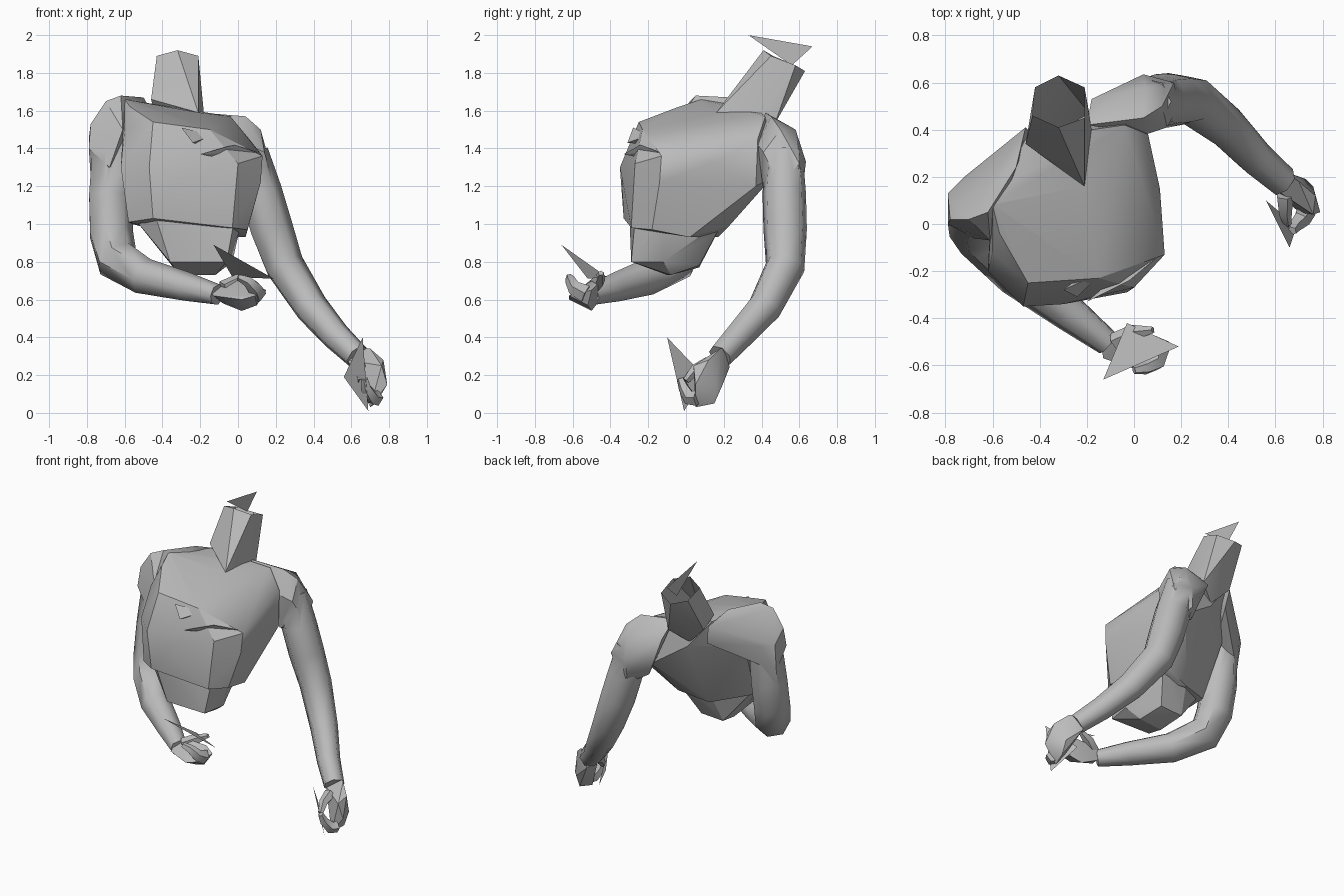
import bpy
import bmesh
import math
from mathutils import Vector

default_cube = bpy.data.objects.get("Cube")
if default_cube:
    bpy.data.objects.remove(default_cube, do_unlink=True)


def make_material(name, colour):
    material = bpy.data.materials.new(name)
    material.use_nodes = True
    material.diffuse_color = colour
    material.node_tree.nodes["Principled BSDF"].inputs["Base Color"].default_value = colour
    return material


grey = make_material("plain grey", (.5, .5, .5, 1))


def shade(part, smooth_angle):
    bpy.ops.object.select_all(action="DESELECT")
    part.select_set(True)
    bpy.context.view_layer.objects.active = part
    bpy.ops.object.shade_smooth_by_angle(angle=math.radians(smooth_angle))


def finish(name, bm, smooth_angle):
    """Turn a bmesh into a named grey object with softened shallow edges."""
    mesh = bpy.data.meshes.new(name)
    bm.to_mesh(mesh)
    bm.free()
    mesh.materials.append(grey)
    part = bpy.data.objects.new(name, mesh)
    bpy.context.collection.objects.link(part)
    shade(part, smooth_angle)
    return part


def hull(name, points, smooth_angle=30, open_axis=None):
    """Faceted solid around landmark points; ends along open_axis are removed."""
    bm = bmesh.new()
    for point in points:
        bm.verts.new(point)
    result = bmesh.ops.convex_hull(bm, input=bm.verts)
    spare = [g for g in result["geom_interior"] + result["geom_unused"]
             if isinstance(g, bmesh.types.BMVert)]
    bmesh.ops.delete(bm, geom=list(set(spare)), context="VERTS")
    bmesh.ops.recalc_face_normals(bm, faces=bm.faces)
    if open_axis:
        axis = Vector(open_axis).normalized()
        ends = [f for f in bm.faces if abs(f.normal.dot(axis)) > .87]
        bmesh.ops.delete(bm, geom=ends, context="FACES")
    return finish(name, bm, smooth_angle)


def limb(name, path, sides=7):
    """Low-poly tube through (x, y, z, radius) stations."""
    bm = bmesh.new()
    centres = [Vector(station[:3]) for station in path]
    across = Vector((1, 0, 0))
    rings = []
    for i, centre in enumerate(centres):
        before = centres[max(i - 1, 0)]
        after = centres[min(i + 1, len(centres) - 1)]
        along = (after - before).normalized()
        across = (across - along * across.dot(along)).normalized()
        other = along.cross(across)
        ring = []
        for k in range(sides):
            turn = math.tau * k / sides
            offset = across * math.cos(turn) + other * math.sin(turn)
            ring.append(bm.verts.new(centre + offset * path[i][3]))
        rings.append(ring)
    for lower, upper in zip(rings, rings[1:]):
        for k in range(sides):
            n = (k + 1) % sides
            bm.faces.new((lower[k], lower[n], upper[n], upper[k]))
    bm.faces.new(rings[0][::-1])
    bm.faces.new(rings[-1])
    bmesh.ops.recalc_face_normals(bm, faces=bm.faces)
    return finish(name, bm, 55)


def weld(body, parts):
    """Merge overlapping solids into one outer skin."""
    for part in parts:
        union = body.modifiers.new("union", "BOOLEAN")
        union.operation = "UNION"
        union.solver = "EXACT"
        union.object = part
        bpy.context.view_layer.objects.active = body
        bpy.ops.object.modifier_apply(modifier=union.name)
        bpy.data.objects.remove(part, do_unlink=True)
    shade(body, 52)


def plate(name, corners):
    """Single loose triangle."""
    bm = bmesh.new()
    bm.faces.new([bm.verts.new(corner) for corner in corners])
    return finish(name, bm, 0)


# Rib cage: twisted, overhanging at the back
torso = hull("torso", [
    # lower rib edge
    (-.58, -.23, 1.01), (-.45, -.33, 1.03), (-.03, -.29, .98), (.05, -.18, .97),
    (.04, .02, .93), (-.09, .22, .98), (-.3, .17, .93), (-.56, .02, 1),
    # widest part of the chest
    (-.62, -.2, 1.3), (-.47, -.35, 1.3), (-.3, -.34, 1.25), (0, -.27, 1.32),
    (.12, -.14, 1.22), (.13, -.13, 1.36), (.11, .15, 1.33), (.06, .37, 1.2),
    # collar and shoulder line
    (-.6, -.12, 1.5), (-.57, -.04, 1.62), (-.45, -.25, 1.54), (-.15, -.23, 1.5),
    (-.6, .08, 1.66), (-.46, .36, 1.62), (-.21, .16, 1.59),
    (-.04, .42, 1.57), (.06, .38, 1.45), (-.6, .2, 1.42), (-.3, .41, 1.42), (-.05, .46, 1.25),
])

# Belly, tapering to a closed underside
abdomen = hull("abdomen", [
    (-.55, -.2, 1.03), (-.44, -.3, 1.05), (-.02, -.27, 1.02), (.02, -.12, 1.02),
    (-.08, .2, 1.02), (-.3, .18, 1.02), (-.54, 0, 1.02),
    (-.36, -.28, .8), (-.06, -.29, .8), (-.03, -.12, .8),
    (-.31, -.1, .73), (-.12, -.08, .73), (-.17, .07, .78), (-.34, .07, .77),
])

# Broad shoulders running back toward the neck
left_shoulder = hull("left_shoulder", [
    (-.2, .42, 1.59), (.04, .45, 1.57), (.05, .58, 1.5), (.04, .635, 1.33), (-.18, .53, 1.48),
    (-.06, .5, 1.19), (.12, .5, 1.5), (.14, .41, 1.38), (.17, .6, 1.32),
    (.03, .62, 1.2), (.19, .5, 1.2), (.05, .38, 1.42), (.04, .41, 1.17), (.1, .57, 1.1),
])
right_shoulder = hull("right_shoulder", [
    (-.62, .05, 1.68), (-.7, .02, 1.65), (-.78, .02, 1.53), (-.79, .13, 1.45),
    (-.79, 0, 1.4), (-.72, .2, 1.45), (-.46, .41, 1.6), (-.44, .39, 1.47),
    (-.5, .24, 1.67), (-.61, -.07, 1.5), (-.68, -.06, 1.3),
    (-.64, .17, 1.33), (-.78, .1, 1.25),
])

# Left arm hanging outwards
left_arm = limb("left_arm", [
    (.06, .52, 1.38, .1), (.115, .52, 1.17, .118), (.172, .525, .98, .118),
    (.243, .525, .78, .107), (.385, .415, .56, .092), (.515, .28, .41, .078),
    (.63, .18, .3, .068),
])

# Right arm bent across the front
right_arm = limb("right_arm", [
    (-.67, .07, 1.42, .11), (-.68, .04, 1.15, .12), (-.675, 0, .95, .12),
    (-.64, -.055, .81, .117), (-.49, -.215, .718, .1), (-.27, -.38, .665, .08),
    (-.11, -.505, .625, .057),
])
weld(torso, [abdomen, left_shoulder, right_shoulder, left_arm, right_arm])

# Small creases across the left side of the chest
hull("upper_chest_fold", [
    (-.3, -.28, 1.51), (-.13, -.2, 1.47), (-.24, -.31, 1.43), (-.2, -.2, 1.42)], 0)
hull("lower_chest_fold", [
    (-.2, -.33, 1.37), (.1, -.14, 1.38), (-.02, -.24, 1.42), (-.05, -.2, 1.34)], 0)

# Neck leaning backwards, an open sleeve
hull("neck", [
    (-.21, .16, 1.59), (-.46, .34, 1.66), (-.44, .43, 1.58),
    (-.31, .4, 1.45), (-.19, .47, 1.53), (-.18, .4, 1.58),
    (-.32, .41, 1.92), (-.43, .46, 1.89), (-.42, .58, 1.84),
    (-.32, .63, 1.81), (-.21, .58, 1.84), (-.21, .45, 1.89),
], 15, open_axis=(0, .45, .89))

# Left hand
hull("left_palm", [
    (.58, .16, .28), (.64, .22, .35), (.7, .18, .34), (.77, .12, .28), (.62, .23, .24),
    (.76, .04, .25), (.79, .05, .15), (.76, .16, .15), (.73, .19, .14),
    (.73, .15, .05), (.69, .13, .07), (.7, .05, .03),
])
limb("left_fingers", [
    (.73, .06, .08, .045), (.71, .02, .08, .04), (.68, -.01, .13, .03), (.67, -.03, .18, .02),
], 5)
limb("left_thumb", [(.64, .12, .26, .04), (.64, .05, .23, .03), (.65, 0, .17, .018)], 5)

# Right hand
hull("right_palm", [
    (-.15, -.46, .66), (-.13, -.57, .62), (-.08, -.47, .58), (.02, -.5, .54),
    (.1, -.52, .57), (.15, -.5, .65), (.08, -.47, .68), (.02, -.62, .6),
    (.09, -.62, .62), (0, -.5, .7),
])
limb("right_fingers", [
    (.1, -.53, .63, .05), (.09, -.59, .66, .04), (.05, -.61, .7, .03), (0, -.62, .72, .018),
], 5)
limb("right_thumb", [(-.08, -.5, .66, .04), (0, -.46, .7, .035), (.08, -.45, .74, .015)], 5)

# Loose triangles at the neck and both hands
plate("neck_triangle", [(-.32, .33, 2), (-.32, .67, 1.94), (-.32, .56, 1.84)])
plate("left_hand_triangle", [(.66, -.1, .4), (.56, .1, .19), (.69, -.01, .01)])
plate("right_hand_triangle", [(-.13, -.66, .89), (.19, -.52, .71), (-.03, -.42, .72)])
